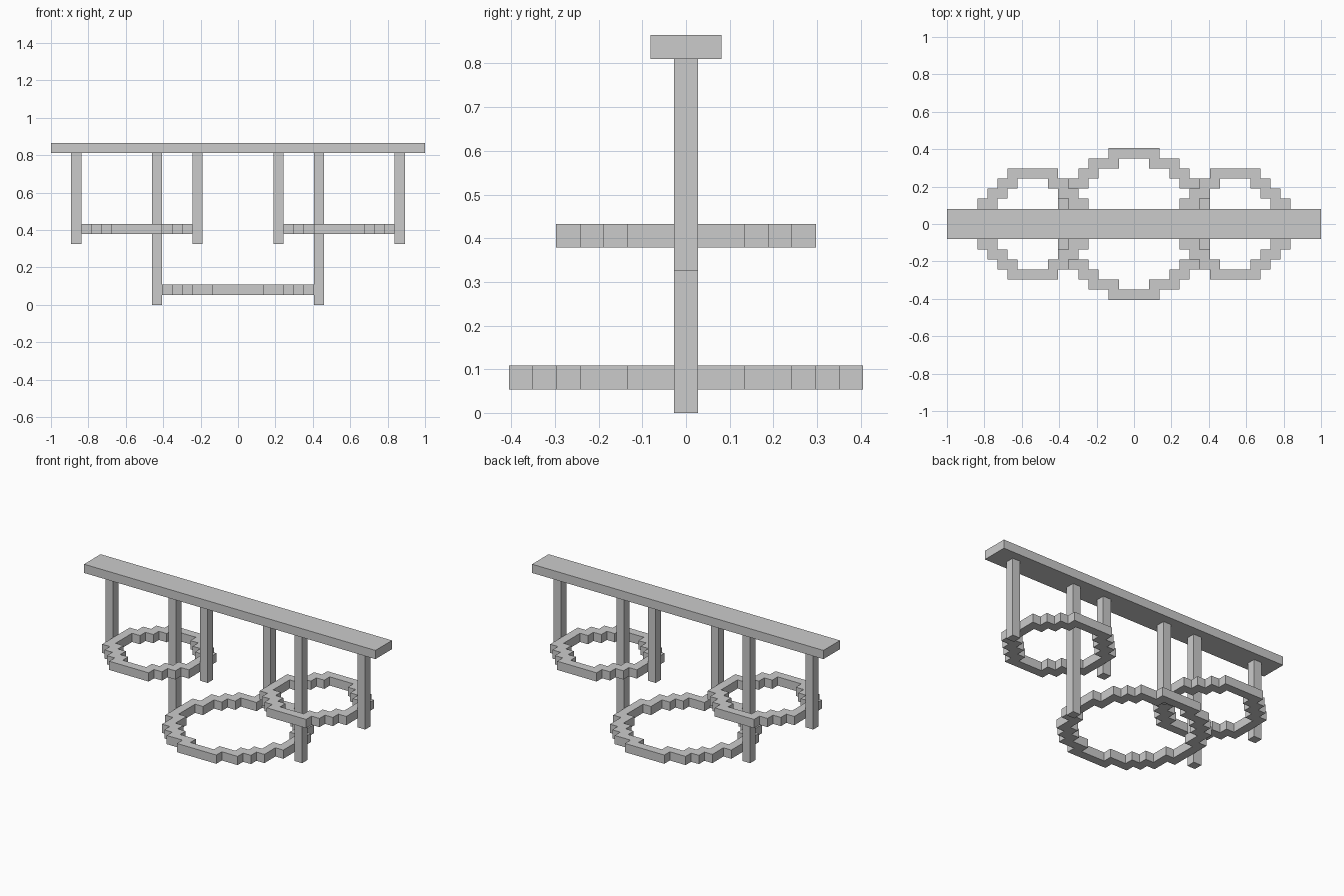
import bpy, bmesh

if "Cube" in bpy.data.objects:
    bpy.data.objects.remove(bpy.data.objects["Cube"])

U = 2 / 37  # one block of the blocky grid


def new_object(name, bm):
    bmesh.ops.recalc_face_normals(bm, faces=bm.faces[:])
    mesh = bpy.data.meshes.new(name)
    bm.to_mesh(mesh)
    bm.free()
    obj = bpy.data.objects.new(name, mesh)
    bpy.context.collection.objects.link(obj)
    return obj


def box(name, x, width, depth, z0, z1):
    """Box centred on (x, 0), sizes in blocks."""
    bm = bmesh.new()
    bmesh.ops.create_cube(bm, size=1)
    bmesh.ops.scale(bm, vec=(width * U, depth * U, (z1 - z0) * U), verts=bm.verts)
    bmesh.ops.translate(bm, vec=(x * U, 0, (z0 + z1) / 2 * U), verts=bm.verts)
    return new_object(name, bm)


def stepped_ring(name, cx, z, half_widths):
    """Blocky circle outline, one block thick; half_widths lists the disc's rows from the middle out."""
    r = len(half_widths) - 1

    def inside(x, y):
        return abs(y) <= r and abs(x) <= half_widths[abs(y)]

    bm = bmesh.new()
    corners = {}

    def corner(x, y):
        if (x, y) not in corners:
            corners[x, y] = bm.verts.new(((cx + x - 0.5) * U, (y - 0.5) * U, z * U))
        return corners[x, y]

    near = [(i, j) for i in (-1, 0, 1) for j in (-1, 0, 1)]
    for x in range(-r, r + 1):
        for y in range(-r, r + 1):
            # keep only the rim cells of the disc
            if inside(x, y) and not all(inside(x + i, y + j) for i, j in near):
                bm.faces.new([corner(x, y), corner(x + 1, y),
                              corner(x + 1, y + 1), corner(x, y + 1)])
    ext = bmesh.ops.extrude_face_region(bm, geom=bm.faces[:], use_keep_orig=True)
    top = [g for g in ext["geom"] if isinstance(g, bmesh.types.BMVert)]
    bmesh.ops.translate(bm, vec=(0, 0, U), verts=top)
    return new_object(name, bm)


# Overhead beam
box("top_beam", 0, 37, 3, 15, 16)

# Large low ring and its two long hangers
stepped_ring("large_ring", 0, 1, [7, 7, 7, 6, 6, 5, 4, 2])
for side, s in (("left", -1), ("right", 1)):
    box(f"{side}_long_hanger", 8 * s, 1, 1, 0, 15)
    # Small upper ring and its pair of short hangers
    stepped_ring(f"{side}_small_ring", 10 * s, 7, [5, 5, 5, 4, 3, 2])
    box(f"{side}_inner_hanger", 4 * s, 1, 1, 6, 15)
    box(f"{side}_outer_hanger", 16 * s, 1, 1, 6, 15)
